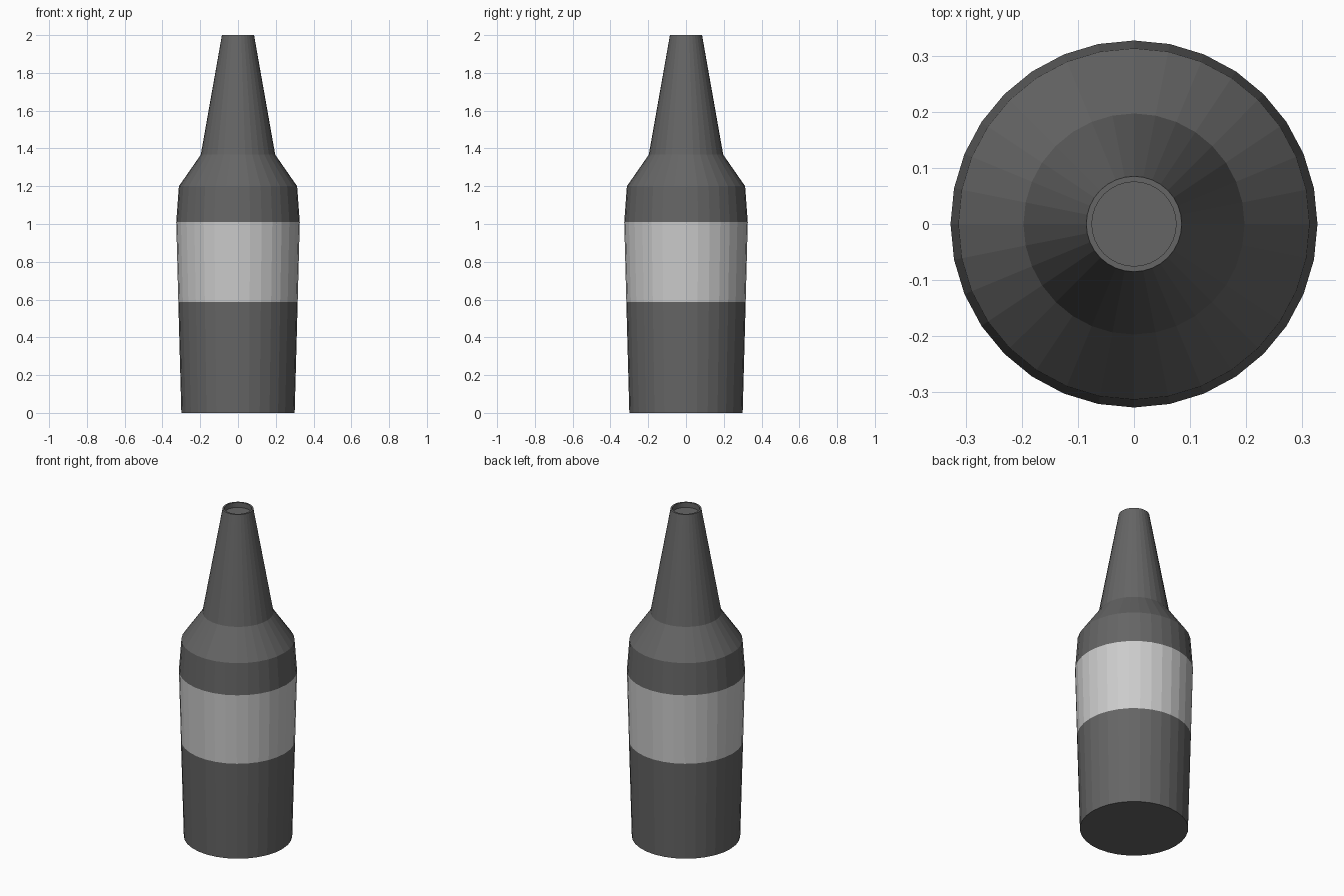
import bpy, bmesh
from math import cos, sin, tau

if "Cube" in bpy.data.objects:
    bpy.data.objects.remove(bpy.data.objects["Cube"])

SIDES = 32


def material(name, grey):
    mat = bpy.data.materials.new(name)
    mat.diffuse_color = (grey, grey, grey, 1)
    mat.use_nodes = True
    mat.node_tree.nodes["Principled BSDF"].inputs["Base Color"].default_value = mat.diffuse_color
    return mat


def lathe(name, profile, mat, cap_start=False, cap_end=False):
    """Revolve (radius, height) points around z with flat faces."""
    bm = bmesh.new()
    rings = [[bm.verts.new((r * cos(tau * i / SIDES), r * sin(tau * i / SIDES), z))
              for i in range(SIDES)] for r, z in profile]
    for low, high in zip(rings, rings[1:]):
        for i in range(SIDES):
            j = (i + 1) % SIDES
            bm.faces.new((low[i], low[j], high[j], high[i]))
    if cap_start:
        bm.faces.new(rings[0][::-1])
    if cap_end:
        bm.faces.new(rings[-1])
    mesh = bpy.data.meshes.new(name)
    bm.to_mesh(mesh)
    bm.free()
    mesh.materials.append(mat)
    obj = bpy.data.objects.new(name, mesh)
    bpy.context.collection.objects.link(obj)
    return obj


dark = material("dark_glass", 0.13)
light = material("label_paper", 0.7)

# Lower body with closed base
lathe("lower_body", [(0.30, 0), (0.316, 0.587)], dark, cap_start=True)

# Label band, flush with the body
lathe("label", [(0.316, 0.587), (0.327, 1.01)], light)

# Shoulder, tapering neck, rim and recessed mouth
lathe("shoulder_and_neck",
      [(0.327, 1.01), (0.313, 1.2), (0.197, 1.367), (0.085, 2.0),
       (0.075, 2.0), (0.075, 1.97)], dark, cap_end=True)
